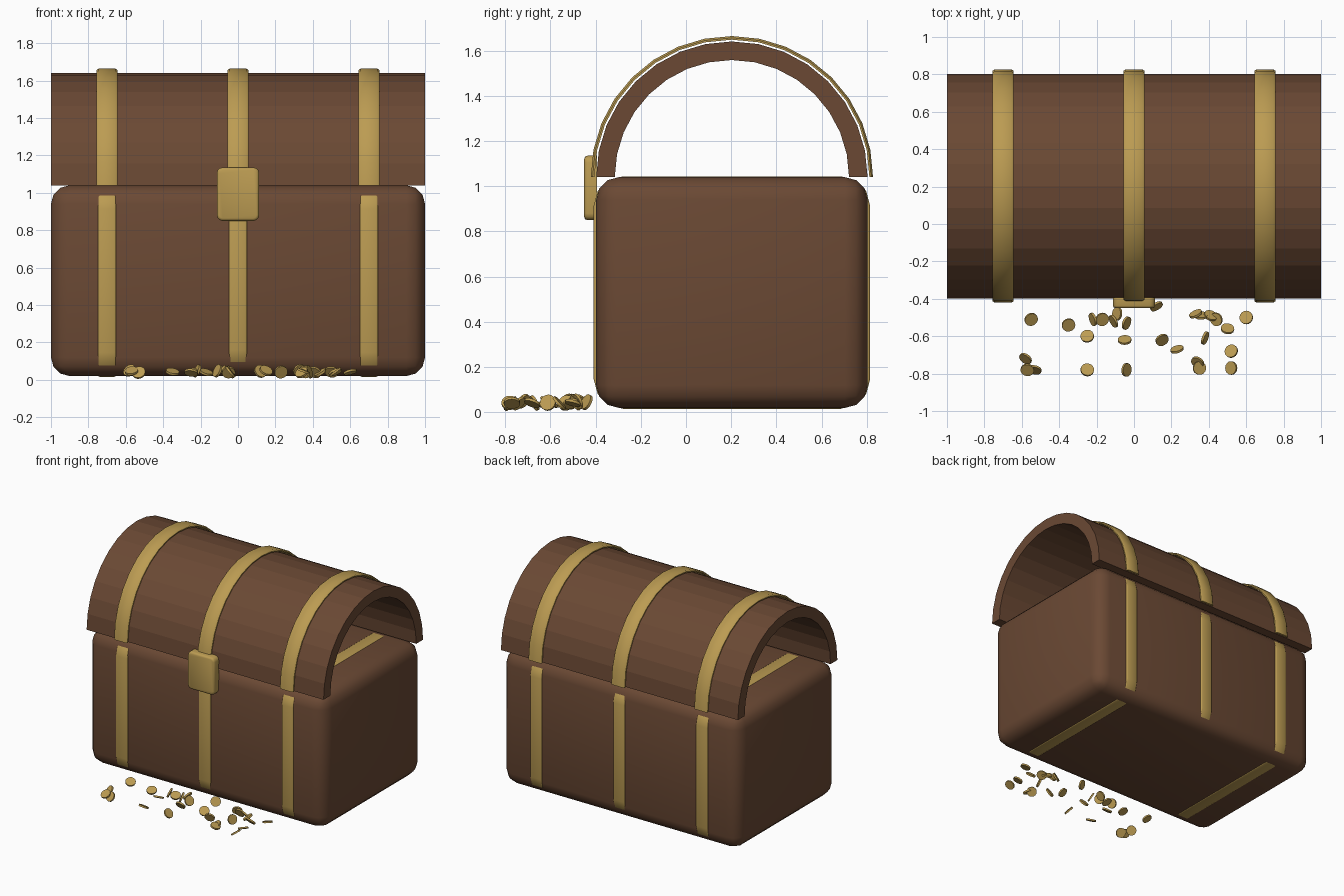
import bpy, bmesh, math, random
from mathutils import Matrix, Vector

random.seed(4)
cube = bpy.data.objects.get("Cube")
if cube:
    bpy.data.objects.remove(cube, do_unlink=True)


def material(name, rgb):
    mat = bpy.data.materials.new(name)
    mat.use_nodes = True
    mat.diffuse_color = (*rgb, 1)
    mat.node_tree.nodes["Principled BSDF"].inputs["Base Color"].default_value = (*rgb, 1)
    return mat


WOOD = material("brown wood", (0.145, 0.066, 0.034))
GOLD = material("gold", (0.5, 0.33, 0.085))
MID_Y = 0.203
RIM_Z = 1.04


def finish(bm, name, mat, smooth=None):
    bmesh.ops.recalc_face_normals(bm, faces=bm.faces)
    mesh = bpy.data.meshes.new(name)
    bm.to_mesh(mesh)
    bm.free()
    mesh.materials.append(mat)
    obj = bpy.data.objects.new(name, mesh)
    bpy.context.collection.objects.link(obj)
    if smooth:
        bpy.ops.object.select_all(action='DESELECT')
        bpy.context.view_layer.objects.active = obj
        obj.select_set(True)
        bpy.ops.object.shade_smooth_by_angle(angle=math.radians(smooth))
    return obj


def box(low, high):
    low, high = Vector(low), Vector(high)
    bm = bmesh.new()
    size = Matrix.Diagonal((*(high - low), 1))
    bmesh.ops.create_cube(bm, size=1, matrix=Matrix.Translation((low + high) / 2) @ size)
    return bm


def bevel(bm, edges, width, segments):
    bmesh.ops.bevel(bm, geom=edges, offset=width, segments=segments,
                    profile=0.5, affect='EDGES')


def arch(name, x, half_width, profile, mat, smooth=None):
    """Sweep a cross-section of (side, radius) points over a half circle."""
    bm = bmesh.new()
    steps = 16
    rings = []
    for i in range(steps + 1):
        a = math.pi * i / steps
        rings.append([bm.verts.new((x + s * half_width, MID_Y - r * math.cos(a),
                                    RIM_Z + r * math.sin(a))) for s, r in profile])
    n = len(profile)
    for r0, r1 in zip(rings, rings[1:]):
        for j in range(n):
            k = (j + 1) % n
            bm.faces.new((r0[j], r0[k], r1[k], r1[j]))
    bm.faces.new(rings[0])
    bm.faces.new(rings[-1])
    return finish(bm, name, mat, smooth)


# Rounded chest body
body = box((-1, -0.397, 0.02), (1, 0.803, RIM_Z))
bevel(body, body.edges[:], 0.1, 3)
finish(body, "chest_body", WOOD, 60)

# Open-ended arched lid
arch("lid", 0, 1, [(-1, 0.518), (-1, 0.6), (1, 0.6), (1, 0.518)], WOOD)

# Gold bands round the body and over the lid
lid_band = [(-1, 0.608), (-1, 0.616), (-0.8, 0.624), (0.8, 0.624), (1, 0.616), (1, 0.608)]
for label, x, rise in (("right", -0.7, 0.004), ("middle", 0, -0.01), ("left", 0.7, 0.004)):
    strap = box((x - 0.048, -0.408, 0.02 - rise), (x + 0.048, 0.814, RIM_Z + rise))
    long_edges = [e for e in strap.edges
                  if abs(e.verts[0].co.x - e.verts[1].co.x) > 0.01]
    bevel(strap, long_edges, 0.13, 3)
    rims = [e for e in strap.edges
            if abs(e.verts[0].co.x - e.verts[1].co.x) < 0.001]
    bevel(strap, rims, 0.008, 2)
    finish(strap, label + "_body_band", GOLD, 50)
    arch(label + "_lid_band", x, 0.056, lid_band, GOLD, 50)

# Lock plate
lock = box((-0.113, -0.45, 0.85), (0.113, -0.393, 1.135))
depth_edges = [e for e in lock.edges if abs(e.verts[0].co.y - e.verts[1].co.y) > 0.01]
bevel(lock, depth_edges, 0.03, 3)
front_rim = [e for e in lock.edges if all(v.co.y < -0.44 for v in e.verts)]
bevel(lock, front_rim, 0.014, 2)
finish(lock, "lock_plate", GOLD, 50)

# Scattered coins
spots = [(-.55, -.51), (-.35, -.54), (-.22, -.51), (-.25, -.6), (-.17, -.51),
         (-.11, -.52), (-.04, -.53), (-.09, -.48), (.12, -.44), (-.05, -.62),
         (.15, -.62), (.23, -.67), (.33, -.48), (.36, -.49), (.41, -.49),
         (.44, -.51), (.6, -.5), (.5, -.56), (.38, -.61), (.52, -.68),
         (.52, -.77), (.34, -.74), (.35, -.77), (-.04, -.78), (-.25, -.78),
         (-.58, -.72), (-.53, -.78), (-.57, -.78)]
for i, (x, y) in enumerate(spots):
    coin = bmesh.new()
    tilt = random.uniform(0.3, 1.25)
    turn = random.uniform(0, math.tau)
    place = (Matrix.Translation((x, y, random.uniform(0.038, 0.05)))
             @ Matrix.Rotation(turn, 4, 'Z') @ Matrix.Rotation(tilt, 4, 'X'))
    bmesh.ops.create_cone(coin, cap_ends=True, segments=16, radius1=0.036,
                          radius2=0.036, depth=0.012, matrix=place)
    finish(coin, f"coin_{i + 1}", GOLD, 40)
